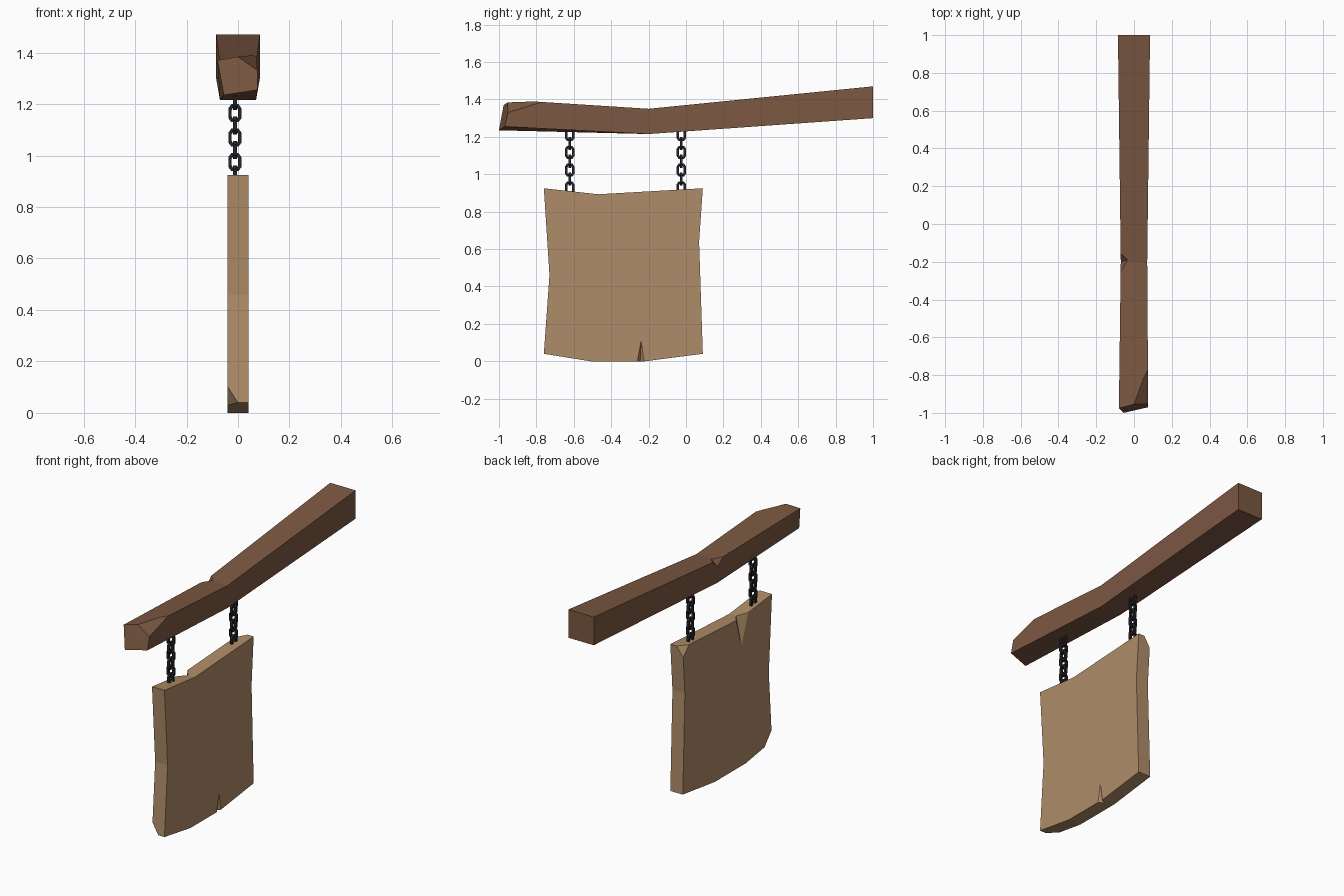
import bpy, bmesh
from mathutils import Vector as V

if "Cube" in bpy.data.objects:
    bpy.data.objects.remove(bpy.data.objects["Cube"])


def material(name, rgb):
    m = bpy.data.materials.new(name)
    m.diffuse_color = (*rgb, 1)
    m.use_nodes = True
    m.node_tree.nodes["Principled BSDF"].inputs["Base Color"].default_value = m.diffuse_color
    return m


dark_wood = material("dark wood", (0.20, 0.097, 0.054))
light_wood = material("light wood", (0.43, 0.265, 0.14))
iron = material("black iron", (0.018, 0.017, 0.020))


def finish(bm, name, mat=None):
    bmesh.ops.recalc_face_normals(bm, faces=bm.faces[:])
    me = bpy.data.meshes.new(name)
    bm.to_mesh(me)
    bm.free()
    ob = bpy.data.objects.new(name, me)
    bpy.context.collection.objects.link(ob)
    if mat:
        me.materials.append(mat)
    return ob


def loft(bm, rings, closed=False):
    """Skin a list of rings; cap the ends unless the path closes."""
    rs = [[bm.verts.new(p) for p in r] for r in rings]
    n = len(rs[0])
    for i in range(len(rs) if closed else len(rs) - 1):
        a, b = rs[i], rs[(i + 1) % len(rs)]
        for j in range(n):
            k = (j + 1) % n
            bm.faces.new((a[j], a[k], b[k], b[j]))
    if not closed:
        bm.faces.new(rs[0])
        bm.faces.new(rs[-1])


def chip(bm, corner, p, q, r):
    """Slice off a corner with the plane through three points."""
    p, q, r = V(p), V(q), V(r)
    n = (q - p).cross(r - p).normalized()
    if n.dot(V(corner) - p) < 0:
        n = -n
    res = bmesh.ops.bisect_plane(bm, geom=bm.verts[:] + bm.edges[:] + bm.faces[:],
                                 plane_co=p, plane_no=n, clear_outer=True)
    edges = [e for e in res["geom_cut"] if isinstance(e, bmesh.types.BMEdge)]
    bmesh.ops.contextual_create(bm, geom=edges)


def gouge(ob, tip, inner, p1, p2):
    """Cut a tapering split: ridge from inner to tip, opening at p1 and p2."""
    tip, inner = V(tip), V(inner)
    u = tip - inner
    pts = [tip + 0.2 * u, inner - 0.2 * u]
    pts += [inner + 1.3 * (V(p) - inner) - 0.2 * u for p in (p1, p2)]
    bm = bmesh.new()
    v = [bm.verts.new(p) for p in pts]
    for f in ((0, 1, 2), (0, 1, 3), (0, 2, 3), (1, 2, 3)):
        bm.faces.new([v[i] for i in f])
    cutter = finish(bm, "split_cutter")
    cutter.hide_render = True
    mod = ob.modifiers.new("split", 'BOOLEAN')
    mod.operation, mod.solver, mod.object = 'DIFFERENCE', 'EXACT', cutter
    bpy.context.view_layer.objects.active = ob
    bpy.ops.object.modifier_apply(modifier=mod.name)
    bpy.data.objects.remove(cutter)


# Beam: three sections, chipped front corner, small nick at the bend
def section(y, w, top, bottom):
    return [(-w, y, top), (w, y, top), (w, y, bottom), (-w, y, bottom)]


bm = bmesh.new()
front = [(-0.08, -0.975, 1.37), (0.075, -0.935, 1.397),
         (0.075, -0.97, 1.255), (-0.055, -1.0, 1.235)]
loft(bm, [front, section(-0.2, 0.07, 1.35, 1.215), section(1, 0.085, 1.47, 1.30)])
bmesh.ops.triangulate(bm, faces=bm.faces[:])
chip(bm, front[1], (0.073, -0.78, 1.384), (0, -0.955, 1.384), (0.075, -0.952, 1.33))
beam = finish(bm, "beam", dark_wood)
gouge(beam, (-0.07, -0.2, 1.31), (-0.035, -0.19, 1.35),
      (-0.07, -0.16, 1.35), (-0.07, -0.25, 1.35))

# Sign board: warped outline, two chipped corners, two splits
T = 0.0415
outline = [(-0.76, 0.925), (-0.47, 0.893), (0.09, 0.925), (0.07, 0.64), (0.09, 0.04),
           (-0.22, 0.0), (-0.51, 0.0), (-0.76, 0.04), (-0.73, 0.46)]
bm = bmesh.new()
loft(bm, [[(x, y, z) for y, z in outline] for x in (-T, T)])
chip(bm, (-T, -0.76, 0.04), (-T, -0.756, 0.105), (0, -0.76, 0.04), (-T, -0.69, 0.029))
chip(bm, (-T, 0.09, 0.925), (-T, 0.086, 0.865), (0, 0.09, 0.925), (-T, 0.03, 0.922))
board = finish(bm, "sign_board", light_wood)
gouge(board, (-T, -0.47, 0.72), (-0.005, -0.47, 0.893),
      (-T, -0.42, 0.893), (-T, -0.53, 0.893))
gouge(board, (T, -0.24, 0.11), (0.012, -0.245, 0.0),
      (T, -0.26, 0.0), (T, -0.224, 0.0))


# Chains: seven octagonal links each, alternately turned
def link(bm, y0, z0, turned):
    quarter = [(0.025, 0.020), (0.014, 0.035)]
    path = (quarter + [(-a, b) for a, b in quarter[::-1]]
            + [(-a, -b) for a, b in quarter] + [(a, -b) for a, b in quarter[::-1]])
    rings = []
    for a, b in path:
        ring = []
        for s, t, d in ((1, 1, 1), (1, 1, -1), (0.5, 0.65, -1), (0.5, 0.65, 1)):
            p, q, w = a * s, b * t, 0.0075 * d
            ring.append((-0.012 + (w if turned else p), y0 + (p if turned else w), z0 + q))
        rings.append(ring)
    loft(bm, rings, closed=True)


for name, y in (("front_chain", -0.622), ("back_chain", -0.025)):
    bm = bmesh.new()
    for i in range(7):
        link(bm, y, 1.212 - i * 0.0475, i % 2 == 0)
    finish(bm, name, iron)
